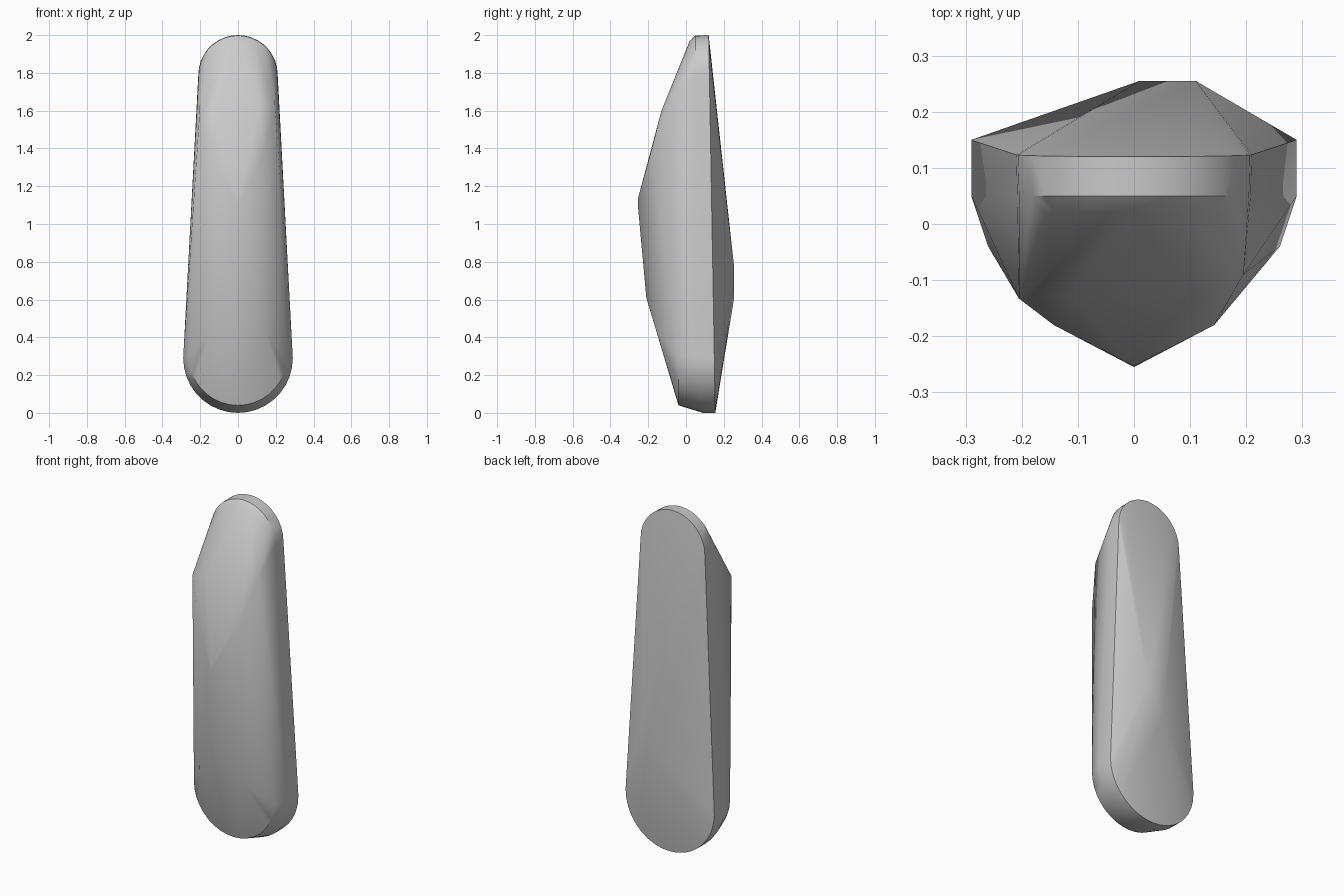
import bpy, bmesh, math

cube = bpy.data.objects.get("Cube")
if cube:
    bpy.data.objects.remove(cube, do_unlink=True)


def arc(radius, centre_z, depth, upper, steps=18):
    """Half circle in the front plane; depth gives y from the sine of the angle."""
    sign = 1 if upper else -1
    points = []
    for i in range(steps + 1):
        a = math.pi * i / steps
        s = math.sin(a)
        points.append((radius * math.cos(a), depth(s), centre_z + sign * radius * s))
    return points


def back_plane(z):
    return 0.155 - 0.0175 * z


points = []
# Back rim: a tapered capsule outline on a slightly leaning plane
points += arc(0.21, 1.79, lambda s: back_plane(1.79 + 0.21 * s), True)
points += arc(0.29, 0.29, lambda s: back_plane(0.29 - 0.29 * s), False)
# Front edges of the side wall, and the inner bevel outlines
points += arc(0.208, 1.79, lambda s: 0.05, True)
points += arc(0.185, 1.785, lambda s: 0.02, True)
points += arc(0.29, 0.29, lambda s: 0.05 + 0.04 * s, False)
points += arc(0.26, 0.30, lambda s: -0.04, False)
# Front ridge and the corners of its upper and lower cut facets
points += [(0, -0.255, 1.10), (0, -0.253, 1.14), (0, -0.21, 0.61)]
for side in (-1, 1):
    points += [(side * 0.143, -0.18, 1.40), (side * 0.14, -0.162, 0.45),
               (side * 0.11, -0.13, 1.60)]
points += [(-0.205, -0.133, 1.57), (0.195, -0.09, 1.64)]
# Short slanted ridge at the back
points += [(0.11, 0.255, 0.77), (0.01, 0.255, 0.61)]

# Wrap the outlines into one faceted solid
bm = bmesh.new()
for p in points:
    bm.verts.new(p)
bmesh.ops.remove_doubles(bm, verts=bm.verts, dist=0.001)
hull = bmesh.ops.convex_hull(bm, input=bm.verts)
bmesh.ops.delete(bm, geom=[v for v in bm.verts if not v.link_faces], context='VERTS')
bmesh.ops.recalc_face_normals(bm, faces=bm.faces)
mesh = bpy.data.meshes.new("faceted_body")
bm.to_mesh(mesh)
bm.free()

body = bpy.data.objects.new("faceted_body", mesh)
bpy.context.collection.objects.link(body)

# Plain grey
grey = bpy.data.materials.new("light_grey")
grey.use_nodes = True
colour = (0.6, 0.6, 0.6, 1)
grey.diffuse_color = colour
grey.node_tree.nodes["Principled BSDF"].inputs["Base Color"].default_value = colour
mesh.materials.append(grey)

# Soft facets with a crisp back rim
bpy.ops.object.select_all(action='DESELECT')
body.select_set(True)
bpy.context.view_layer.objects.active = body
bpy.ops.object.shade_smooth_by_angle(angle=math.radians(35))
